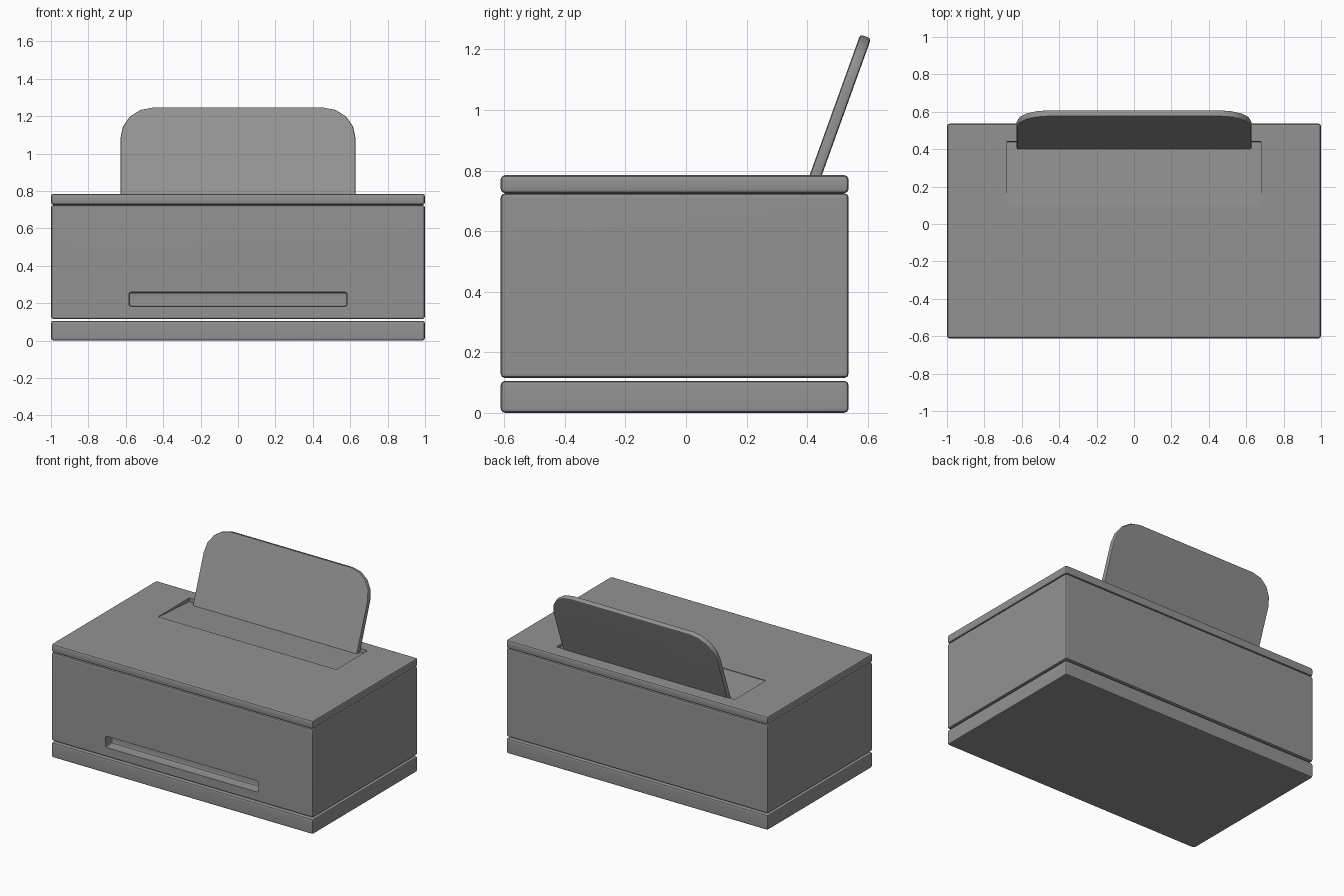
import bpy, bmesh
from math import radians, cos, sin, pi
from mathutils import Matrix

if "Cube" in bpy.data.objects:
    bpy.data.objects.remove(bpy.data.objects["Cube"])

# Dark grey plastic shared by all parts
plastic = bpy.data.materials.new("dark_plastic")
plastic.diffuse_color = (0.29, 0.29, 0.29, 1)
plastic.use_nodes = True
plastic.node_tree.nodes["Principled BSDF"].inputs["Base Color"].default_value = plastic.diffuse_color


def make_object(name, bm):
    bmesh.ops.recalc_face_normals(bm, faces=bm.faces)
    mesh = bpy.data.meshes.new(name)
    bm.to_mesh(mesh)
    bm.free()
    mesh.materials.append(plastic)
    obj = bpy.data.objects.new(name, mesh)
    bpy.context.collection.objects.link(obj)
    return obj


def box(name, lo, hi, bevel=0.0, segments=2):
    bm = bmesh.new()
    bmesh.ops.create_cube(bm, size=1)
    for v in bm.verts:
        v.co = [(a + b) / 2 + c * (b - a) for a, b, c in zip(lo, hi, v.co)]
    if bevel:
        bmesh.ops.bevel(bm, geom=bm.edges[:], offset=bevel, segments=segments,
                        profile=0.5, affect='EDGES')
    return make_object(name, bm)


def activate(obj):
    bpy.ops.object.select_all(action='DESELECT')
    obj.select_set(True)
    bpy.context.view_layer.objects.active = obj


def cut(obj, cutter):
    activate(obj)
    mod = obj.modifiers.new("cut", 'BOOLEAN')
    mod.operation, mod.solver, mod.object = 'DIFFERENCE', 'EXACT', cutter
    bpy.ops.object.modifier_apply(modifier=mod.name)
    bpy.data.objects.remove(cutter)


FRONT, BACK = -0.612, 0.537

# Stacked case: base, body and lid
base = box("base", (-1, FRONT, 0), (1, BACK, 0.106), 0.015)
body = box("body", (-1, FRONT, 0.115), (1, BACK, 0.725), 0.015)
lid = box("lid", (-1, FRONT, 0.725), (1, BACK, 0.785), 0.015)

# Paper output slot in the front of the body
cut(body, box("slot_cutter", (-0.584, FRONT - 0.1, 0.182),
              (0.584, FRONT + 0.07, 0.26), 0.015))

# Shallow feed recess in the lid, sloping down towards the back
recess = box("recess_cutter", (-0.68, 0, 0), (0.68, 0.34, 0.2))
recess.data.transform(Matrix.Translation((0, 0.10, 0.781))
                      @ Matrix.Rotation(radians(-3.5), 4, 'X'))
cut(lid, recess)

# Paper support: upright plate with rounded top corners, leaning back
half, height, radius, thick = 0.628, 0.541, 0.172, 0.038
outline = [(-half, 0), (half, 0)]
for side, start in ((1, 0), (-1, pi / 2)):
    for i in range(5):
        a = start + i * pi / 8
        # the second arc continues leftwards from the top
        outline.append((side * (half - radius) + radius * cos(a),
                        height - radius + radius * sin(a)))
bm = bmesh.new()
face = bm.faces.new([bm.verts.new((x, 0, z)) for x, z in outline])
ext = bmesh.ops.extrude_face_region(bm, geom=[face])
new_verts = [g for g in ext["geom"] if isinstance(g, bmesh.types.BMVert)]
bmesh.ops.translate(bm, verts=new_verts, vec=(0, thick, 0))
rim = [e for e in bm.edges if abs(e.verts[0].co.y - e.verts[1].co.y) < 1e-5]
bmesh.ops.bevel(bm, geom=rim, offset=0.01, segments=2, profile=0.5, affect='EDGES')
support = make_object("paper_support", bm)
support.data.transform(Matrix.Translation((0, 0.392, 0.74))
                       @ Matrix.Rotation(radians(-19.8), 4, 'X'))

# Smooth the bevels, keep the large faces flat
for obj in (base, body, lid, support):
    activate(obj)
    bpy.ops.object.shade_smooth_by_angle(angle=radians(35))
    mod = obj.modifiers.new("weighted_normals", 'WEIGHTED_NORMAL')
    mod.keep_sharp = True
